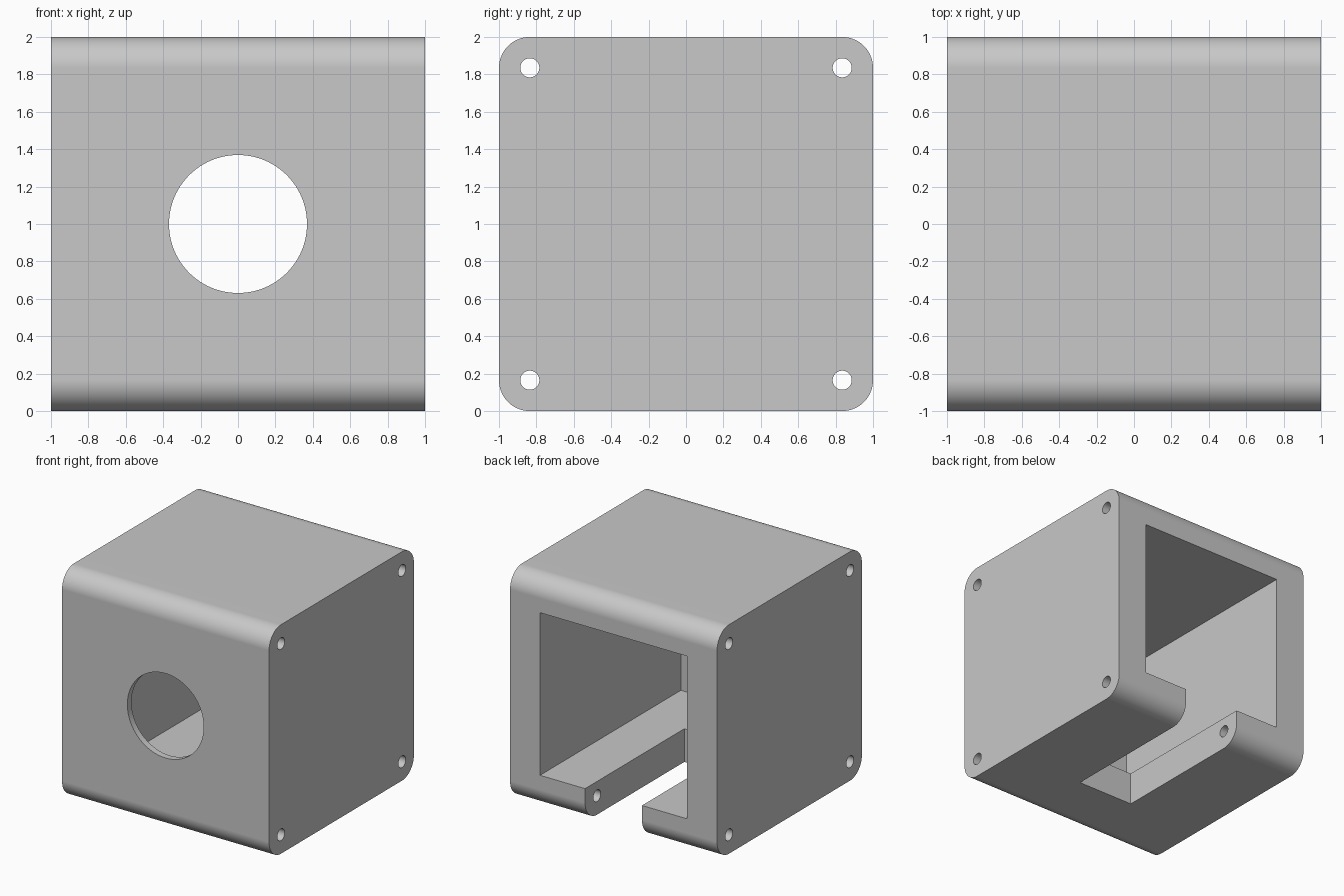
import bpy
import math

default = bpy.data.objects.get("Cube")
if default:
    bpy.data.objects.remove(default, do_unlink=True)

WALL = 0.165        # corner radius and screw hole inset
INNER = 0.71        # half width of the cavity
SLOT = 0.275        # half width of the floor slot

grey = bpy.data.materials.new("plain_grey")
grey.use_nodes = True
colour = (0.58, 0.58, 0.58, 1)
grey.diffuse_color = colour
grey.node_tree.nodes["Principled BSDF"].inputs["Base Color"].default_value = colour


def box(name, low, high):
    """Axis-aligned box between two corners."""
    centre = [(a + b) / 2 for a, b in zip(low, high)]
    bpy.ops.mesh.primitive_cube_add(size=1, location=centre)
    obj = bpy.context.object
    obj.name = name
    obj.scale = [b - a for a, b in zip(low, high)]
    bpy.ops.object.transform_apply(location=True, rotation=True, scale=True)
    return obj


def rod(name, radius, depth, centre, rotation, sides):
    bpy.ops.mesh.primitive_cylinder_add(
        vertices=sides, radius=radius, depth=depth, location=centre, rotation=rotation)
    obj = bpy.context.object
    obj.name = name
    bpy.ops.object.transform_apply(location=True, rotation=True, scale=True)
    return obj


def apply(obj, modifier):
    bpy.ops.object.select_all(action='DESELECT')
    bpy.context.view_layer.objects.active = obj
    obj.select_set(True)
    bpy.ops.object.modifier_apply(modifier=modifier.name)


def cut(obj, cutter):
    cutter.hide_render = True
    mod = obj.modifiers.new("cut", 'BOOLEAN')
    mod.operation = 'DIFFERENCE'
    mod.solver = 'EXACT'
    mod.object = cutter
    apply(obj, mod)
    bpy.data.objects.remove(cutter, do_unlink=True)


# Housing block, rounded along the four edges that run side to side
housing = box("housing", (-1, -1, 0), (1, 1, 2))
housing.data.materials.append(grey)
weights = housing.data.attributes.new("bevel_weight_edge", 'FLOAT', 'EDGE')
for edge in housing.data.edges:
    a, b = (housing.data.vertices[i].co for i in edge.vertices)
    weights.data[edge.index].value = 1.0 if abs(a.x - b.x) > 1 else 0.0
bevel = housing.modifiers.new("round", 'BEVEL')
bevel.limit_method = 'WEIGHT'
bevel.width = WALL
bevel.segments = 14
apply(housing, bevel)

# Square cavity open at the back, leaving a thin front wall
cut(housing, box("cavity", (-INNER, -0.943, 1 - INNER), (INNER, 1.2, 1 + INNER)))

# Slot through the floor, open at the back
cut(housing, box("floor_slot", (-SLOT, -0.37, -0.2), (SLOT, 1.2, 0.5)))

# Round window in the front wall
cut(housing, rod("window", 0.369, 0.4, (0, -1, 1), (math.pi / 2, 0, 0), 96))

# Screw holes running side to side through each corner
for y in (-1, 1):
    for z in (-1, 1):
        centre = (0, y * (1 - WALL), 1 + z * (1 - WALL))
        cut(housing, rod("screw_hole", 0.051, 2.4, centre, (0, math.pi / 2, 0), 32))

# Smooth curves with crisp edges and flat faces
bpy.ops.object.select_all(action='DESELECT')
bpy.context.view_layer.objects.active = housing
housing.select_set(True)
bpy.ops.object.shade_smooth_by_angle(angle=math.radians(30))
normals = housing.modifiers.new("flat_faces", 'WEIGHTED_NORMAL')
normals.keep_sharp = True
